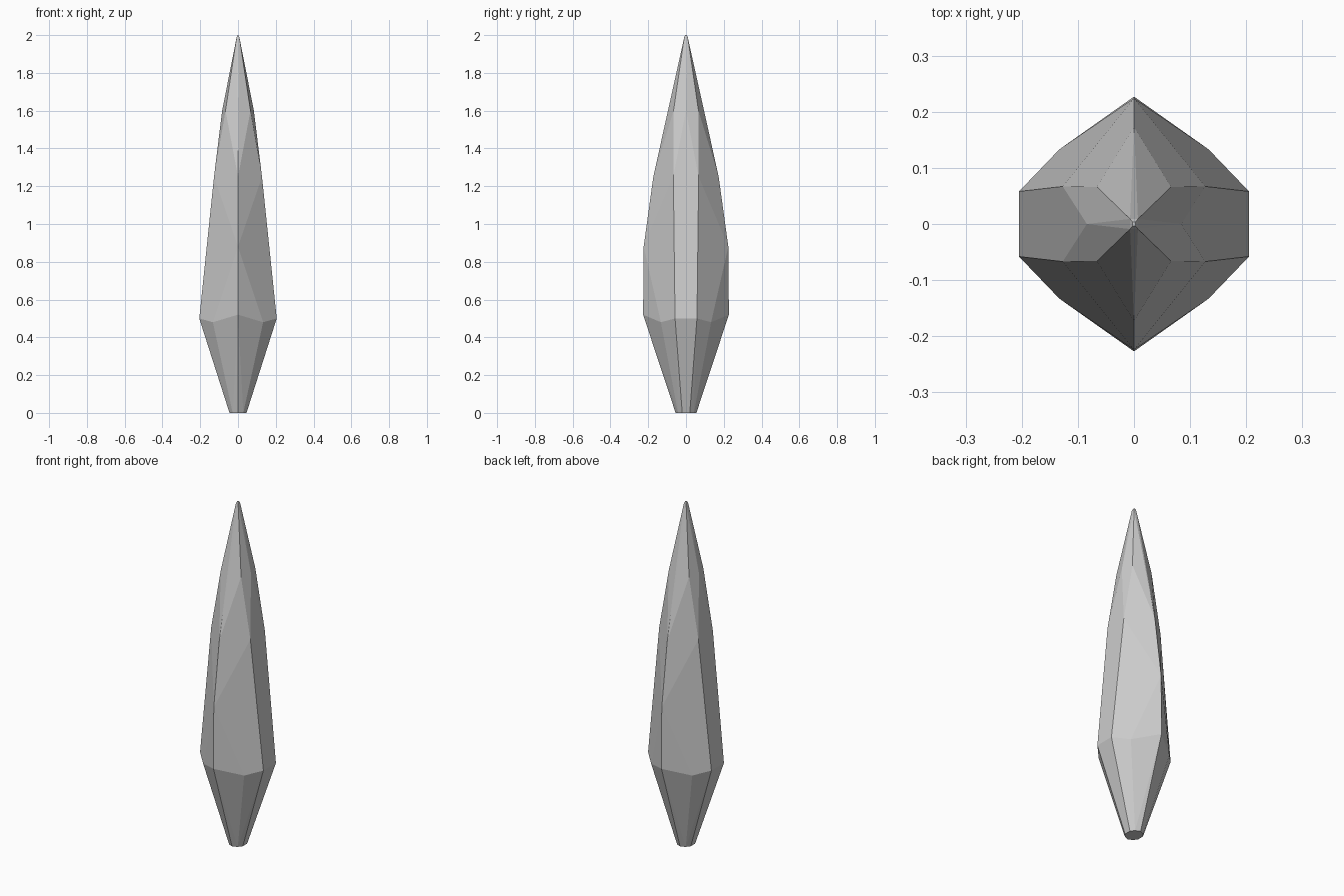
import bpy, bmesh

if "Cube" in bpy.data.objects:
    bpy.data.objects.remove(bpy.data.objects["Cube"])

# Key corners of one quarter of the crystal (x, y, z)
quarter = [
    # small flat foot
    (0.045, 0.02, 0), (0.028, 0.042, 0), (0, 0.055, 0),
    # widest girdle
    (0.205, 0.058, 0.5), (0.133, 0.133, 0.48), (0, 0.227, 0.52),
    # front and back ridges
    (0, 0.224, 0.88), (0, 0.173, 1.25),
    # side facets tapering upward
    (0.127, 0.067, 1.25), (0.066, 0.066, 1.6), (0.084, 0, 1.6),
    # blunt tip
    (0.007, 0.009, 1.99), (0.003, 0.004, 2.0),
]

# Mirror the quarter on both axes and wrap it in flat facets
points = {(x * sx, y * sy, z) for x, y, z in quarter
          for sx in (-1, 1) for sy in (-1, 1)}
bm = bmesh.new()
for p in sorted(points):
    bm.verts.new(p)
bmesh.ops.remove_doubles(bm, verts=bm.verts, dist=0.0001)
bmesh.ops.convex_hull(bm, input=bm.verts)
bmesh.ops.delete(bm, geom=[v for v in bm.verts if not v.link_faces], context='VERTS')
bmesh.ops.dissolve_limit(bm, angle_limit=0.03, verts=bm.verts, edges=bm.edges)
bmesh.ops.recalc_face_normals(bm, faces=bm.faces)

mesh = bpy.data.meshes.new("crystal_shard")
bm.to_mesh(mesh)
bm.free()
shard = bpy.data.objects.new("crystal_shard", mesh)
bpy.context.collection.objects.link(shard)
